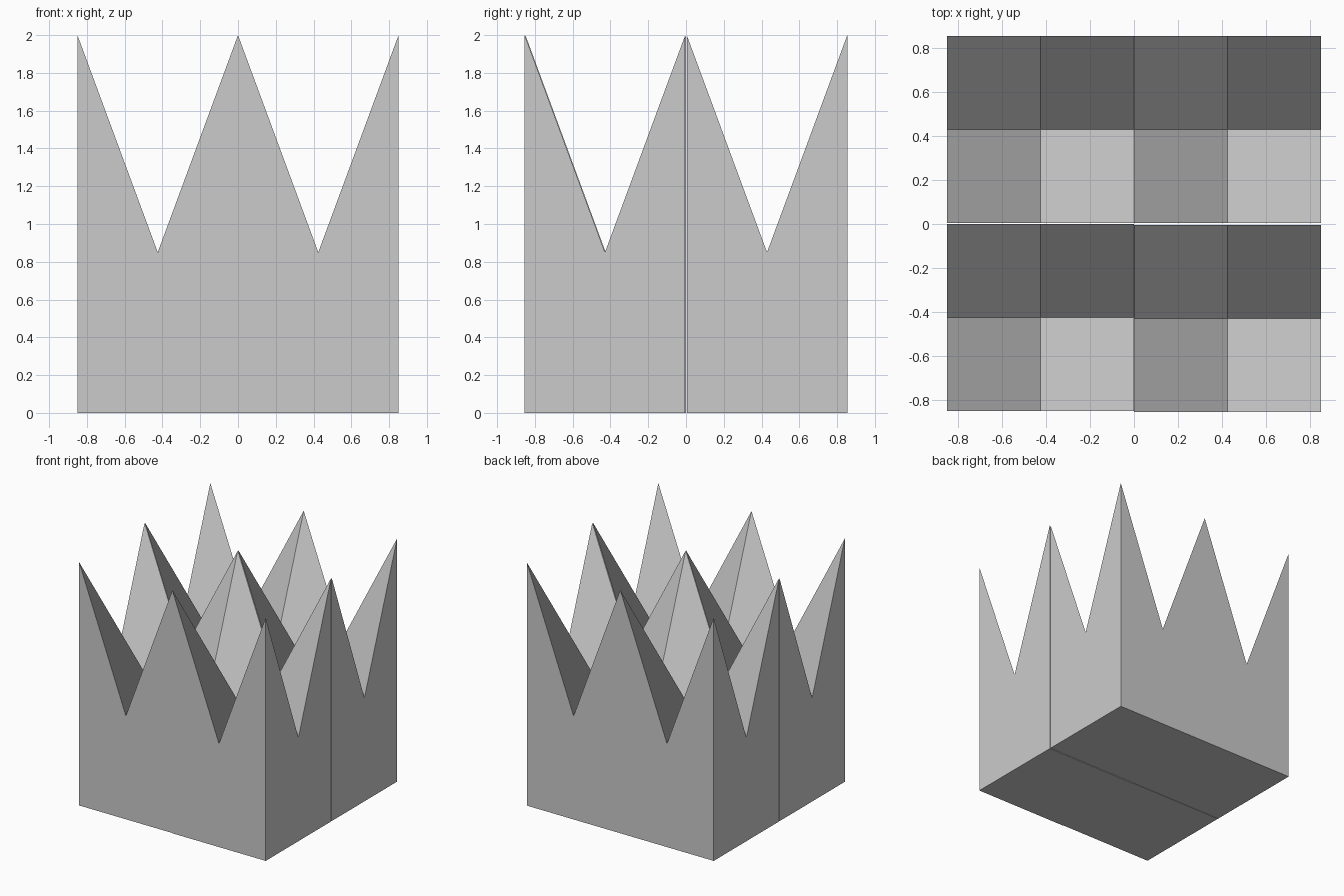
import bpy

if "Cube" in bpy.data.objects:
    bpy.data.objects.remove(bpy.data.objects["Cube"])

SIDE, PEAK, VALLEY = 0.85, 2.0, 0.85
H = SIDE / 2


def spiked_block(name, cx, cy):
    """Square block whose top dips from four corner spikes to a cross-shaped valley."""
    verts, index = [], {}

    def v(x, y, z):
        key = (x, y, z)
        if key not in index:
            index[key] = len(verts)
            verts.append((x * H, y * H, z))
        return index[key]

    faces = []
    corners = [(-1, -1), (1, -1), (1, 1), (-1, 1)]

    # Four folded top facets; all fold along the same diagonal direction,
    # set by the first corner of each quad
    for x, y in corners:
        spike, centre = v(x, y, PEAK), v(0, 0, VALLEY)
        on_y, on_x = v(0, y, VALLEY), v(x, 0, VALLEY)
        if x * y > 0:
            faces.append([spike, on_y, centre, on_x])
        else:
            faces.append([on_x, centre, on_y, spike])

    # Side walls with a V notch
    for (x0, y0), (x1, y1) in zip(corners, corners[1:] + corners[:1]):
        mid = v((x0 + x1) // 2, (y0 + y1) // 2, VALLEY)
        faces.append([v(x0, y0, 0.0), v(x1, y1, 0.0),
                      v(x1, y1, PEAK), mid, v(x0, y0, PEAK)])

    # Base
    faces.append([v(x, y, 0.0) for x, y in reversed(corners)])

    mesh = bpy.data.meshes.new(name)
    mesh.from_pydata(verts, [], faces)
    mesh.update()
    obj = bpy.data.objects.new(name, mesh)
    obj.location = (cx, cy, 0)
    bpy.context.collection.objects.link(obj)
    return obj


# Four blocks, with a thin gap between the front and back rows
spiked_block("front_left_block", -H, -H)
spiked_block("front_right_block", H, -H - 0.004)
spiked_block("back_left_block", -H, H + 0.004)
spiked_block("back_right_block", H, H + 0.004)
